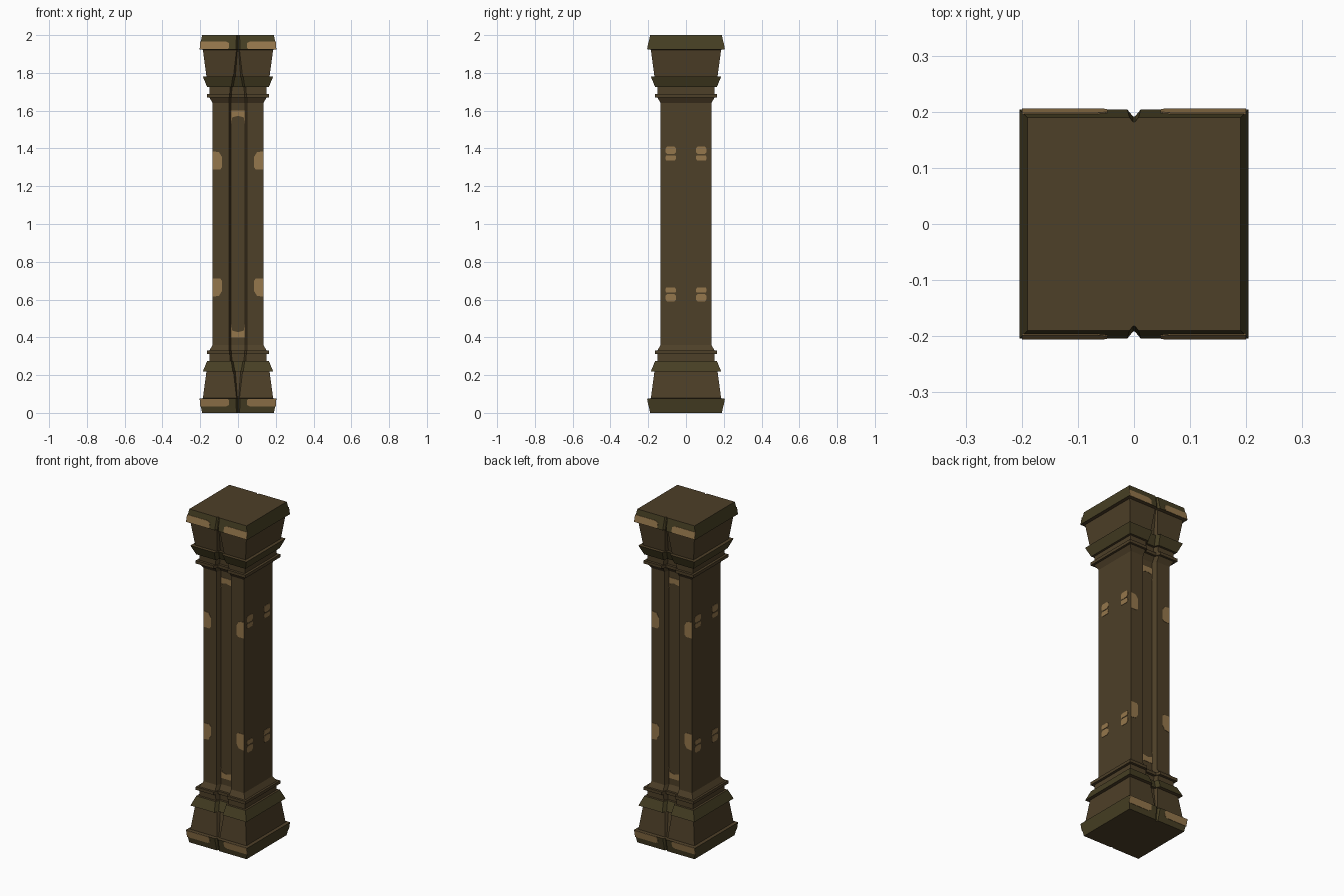
import bpy, bmesh, math

if "Cube" in bpy.data.objects:
    bpy.data.objects.remove(bpy.data.objects["Cube"])


def material(name, rgb):
    m = bpy.data.materials.new(name)
    m.diffuse_color = (*rgb, 1)
    m.use_nodes = True
    m.node_tree.nodes["Principled BSDF"].inputs["Base Color"].default_value = m.diffuse_color
    return m


BROWN = material("dark brown stone", (0.075, 0.050, 0.021))
OLIVE = material("olive brown stone", (0.062, 0.049, 0.017))
TAN = material("worn tan", (0.30, 0.185, 0.072))


def finish(bm, name, mats):
    bmesh.ops.recalc_face_normals(bm, faces=bm.faces[:])
    me = bpy.data.meshes.new(name)
    bm.to_mesh(me)
    bm.free()
    for m in mats:
        me.materials.append(m)
    ob = bpy.data.objects.new(name, me)
    bpy.context.collection.objects.link(ob)
    return ob


def section(h, g, gf, d):
    """Square outline with a groove in the front and back sides."""
    half = [(-h, -h), (-g, -h), (-gf, -h + d), (gf, -h + d), (g, -h), (h, -h)]
    return half + [(-x, -y) for x, y in half]


def loft(name, rows, cap_first=False):
    bm = bmesh.new()
    rings = [[bm.verts.new((x, y, r[0])) for x, y in section(*r[1:5])] for r in rows]
    for r, a, b in zip(rows, rings, rings[1:]):
        for i in range(12):
            j = (i + 1) % 12
            f = bm.faces.new((a[i], a[j], b[j], b[i]))
            f.material_index = r[5]
    if cap_first:
        bm.faces.new(rings[0])
    return finish(bm, name, [BROWN, OLIVE])


# height, half width, groove half width, groove floor half width, depth, colour
SHAFT, DEPTH = 0.134, 0.025
BASE = [
    (0.000, 0.190, 0.008, 0.002, 0.008, 1),
    (0.075, 0.204, 0.012, 0.002, 0.012, 0),
    (0.078, 0.186, 0.008, 0.003, 0.010, 0),
    (0.219, 0.167, 0.024, 0.014, 0.020, 0),
    (0.220, 0.186, 0.028, 0.016, 0.025, 1),
    (0.275, 0.163, 0.036, 0.026, DEPTH, 0),
    (0.275, 0.150, 0.042, 0.032, DEPTH, 0),
    (0.312, 0.150, 0.044, 0.034, DEPTH, 0),
    (0.312, 0.165, 0.046, 0.035, DEPTH, 0),
    (0.330, 0.165, 0.046, 0.035, DEPTH, 0),
    (0.330, 0.152, 0.047, 0.036, DEPTH, 0),
    (0.360, SHAFT, 0.048, 0.036, DEPTH, 0),
]

# Base, shaft, and capital (base turned upside down)
loft("base", BASE, True)
loft("capital", [(2 - r[0], *r[1:]) for r in BASE], True)
loft("shaft", [BASE[-1], (2 - 0.36, *BASE[-1][1:])])


def plate(name, outline, depth, side=False):
    """Thin worn patch repeated on mirrored u, top/bottom and both faces.
    outline: (u, z) points on the lower half; depth(z): wall distance."""
    bm = bmesh.new()
    for su in (1, -1):
        for top in (False, True):
            for sd in (1, -1):
                layers = []
                for off in (-0.001, 0.002):
                    vs = []
                    for u, z in outline:
                        w = (depth(z) + off) * sd
                        zz = 2 - z if top else z
                        p = (w, u * su, zz) if side else (u * su, w, zz)
                        vs.append(bm.verts.new(p))
                    layers.append(vs)
                a, b = layers
                n = len(a)
                bm.faces.new(a)
                bm.faces.new(b)
                for i in range(n):
                    j = (i + 1) % n
                    bm.faces.new((a[i], a[j], b[j], b[i]))
    return finish(bm, name, [TAN])


def flat(z):
    return SHAFT


# Worn patches on the front and back of base and capital slabs
plate("slab_wear", [(0.20, 0.033), (0.20, 0.074), (0.055, 0.074), (0.047, 0.066),
                    (0.047, 0.042), (0.065, 0.033)],
      lambda z: 0.190 + 0.014 * z / 0.075)

# Worn patches on the front and back shaft corners
plate("corner_wear", [(SHAFT, 0.615), (SHAFT, 0.712), (0.095, 0.712), (0.085, 0.70),
                      (0.085, 0.645), (0.10, 0.62)], flat)

# Worn patches at the ends of the grooves
plate("groove_wear", [(0.0, 0.398), (0.036, 0.398), (0.036, 0.47), (0.030, 0.435),
                      (0.0, 0.428)], lambda z: SHAFT - DEPTH)

# Paired worn chips on the left and right shaft sides
plate("side_chip_large", [(0.062, 0.590), (0.10, 0.590), (0.108, 0.60), (0.108, 0.622),
                          (0.098, 0.63), (0.062, 0.63), (0.052, 0.62), (0.052, 0.60)],
      flat, True)
plate("side_chip_small", [(0.055, 0.637), (0.105, 0.637), (0.11, 0.65), (0.105, 0.664),
                          (0.058, 0.664), (0.052, 0.65)], flat, True)
